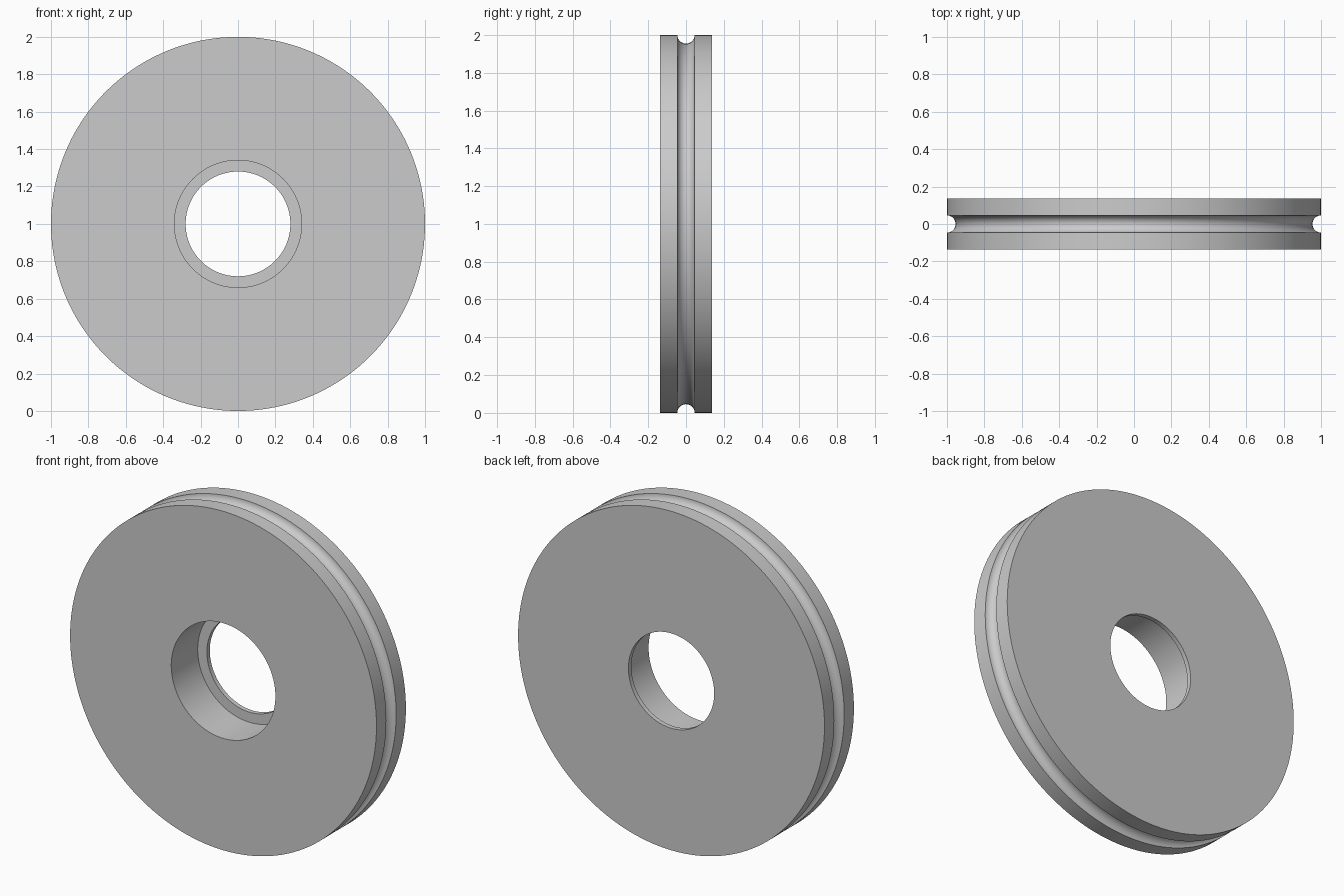
import bpy, bmesh
from math import sin, cos, pi, radians
from mathutils import Vector

cube = bpy.data.objects.get("Cube")
if cube:
    bpy.data.objects.remove(cube, do_unlink=True)

RADIUS, HALF = 1.0, 0.137     # wheel radius and half width
BORE, LIP = 0.34, 0.28        # bearing seat and retaining lip radii
LIP_FRONT = HALF - 0.027      # y where the lip begins
GROOVE = 0.046                # rim groove radius
SEGMENTS, ARC = 160, 18

# Flat grey material
grey = bpy.data.materials.new("light_grey")
grey.use_nodes = True
colour = (0.6, 0.6, 0.6, 1)
grey.diffuse_color = colour
grey.node_tree.nodes["Principled BSDF"].inputs["Base Color"].default_value = colour

# Cross-section as (radius, y): rim with round groove, then stepped bore
groove = [(RADIUS - GROOVE * sin(pi * i / ARC), -GROOVE * cos(pi * i / ARC))
          for i in range(ARC + 1)]
profile = ([(BORE, -HALF), (RADIUS, -HALF)] + groove +
           [(RADIUS, HALF), (LIP, HALF), (LIP, LIP_FRONT), (BORE, LIP_FRONT)])

# Revolve the section around the axle
bm = bmesh.new()
verts = [bm.verts.new((r, y, 1)) for r, y in profile]
edges = [bm.edges.new((a, b)) for a, b in zip(verts, verts[1:] + verts[:1])]
bmesh.ops.spin(bm, geom=verts + edges, cent=Vector((0, 0, 1)), axis=Vector((0, 1, 0)),
               angle=2 * pi, steps=SEGMENTS, use_duplicate=False)
bmesh.ops.remove_doubles(bm, verts=bm.verts, dist=0.0001)
bmesh.ops.recalc_face_normals(bm, faces=bm.faces)
mesh = bpy.data.meshes.new("grooved_wheel")
bm.to_mesh(mesh)
bm.free()
mesh.materials.append(grey)

wheel = bpy.data.objects.new("grooved_wheel", mesh)
bpy.context.collection.objects.link(wheel)
bpy.ops.object.select_all(action='DESELECT')
wheel.select_set(True)
bpy.context.view_layer.objects.active = wheel
bpy.ops.object.shade_smooth_by_angle(angle=radians(30))
